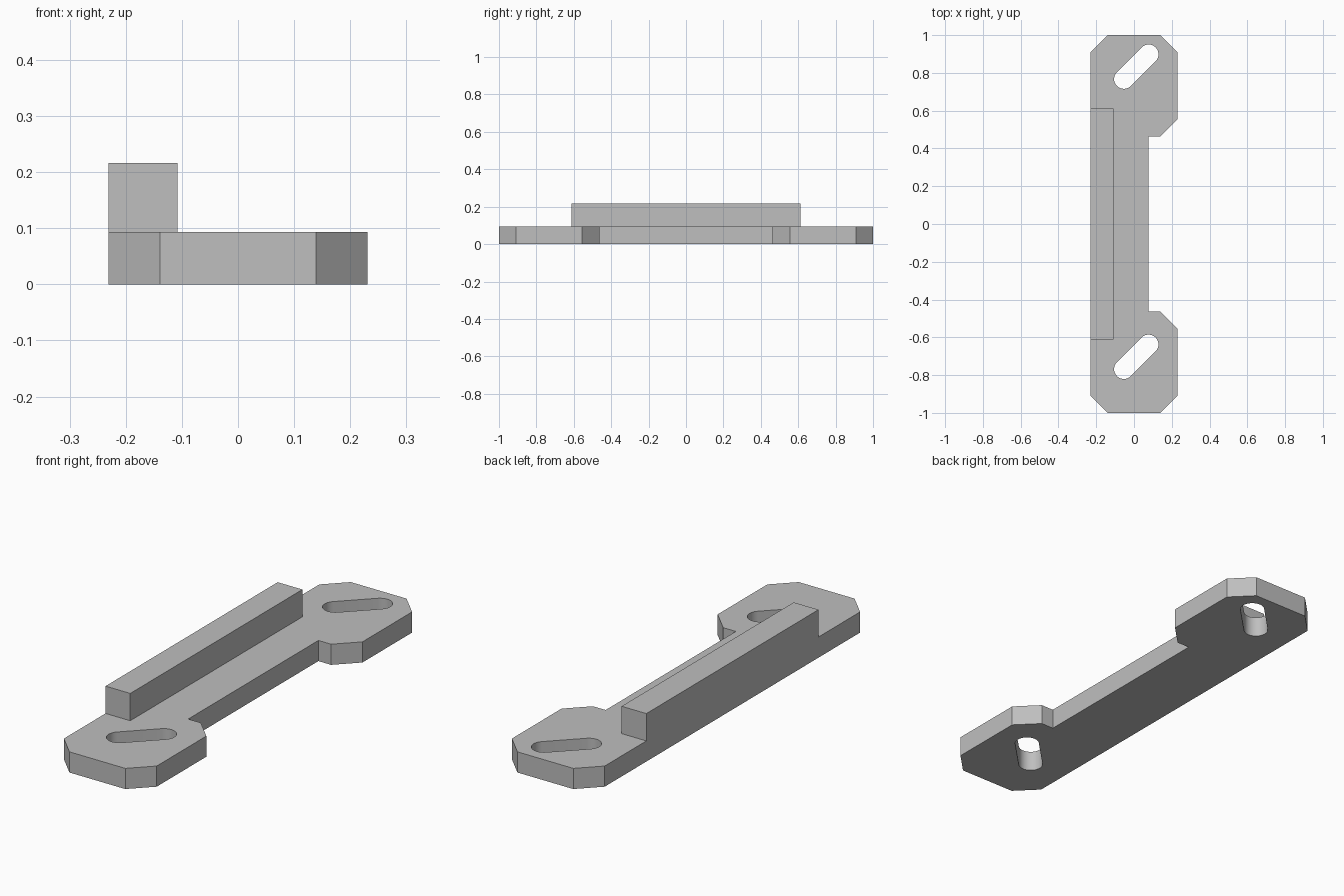
import bpy
import bmesh
from math import cos, sin, pi, radians

cube = bpy.data.objects.get("Cube")
if cube:
    bpy.data.objects.remove(cube, do_unlink=True)

HALF_W, THICK, CHAMFER = 0.231, 0.093, 0.092
NECK_X, TAB_Y = 0.076, 0.463

grey = bpy.data.materials.new("plain grey")
grey.use_nodes = True
grey.diffuse_color = (0.52, 0.52, 0.52, 1)
grey.node_tree.nodes["Principled BSDF"].inputs["Base Color"].default_value = grey.diffuse_color


def prism(name, outline, z0, z1):
    """Extrude a counter-clockwise xy outline from z0 to z1."""
    bm = bmesh.new()
    face = bm.faces.new([bm.verts.new((x, y, z0)) for x, y in outline])
    top = bmesh.ops.extrude_face_region(bm, geom=[face])["geom"]
    bmesh.ops.translate(bm, vec=(0, 0, z1 - z0),
                        verts=[v for v in top if isinstance(v, bmesh.types.BMVert)])
    bmesh.ops.recalc_face_normals(bm, faces=bm.faces)
    mesh = bpy.data.meshes.new(name)
    bm.to_mesh(mesh)
    bm.free()
    mesh.materials.append(grey)
    obj = bpy.data.objects.new(name, mesh)
    bpy.context.collection.objects.link(obj)
    return obj


def slot_outline(cx, cy, half_len=0.0926, r=0.052, angle=pi / 4, steps=16):
    """Rounded slot: two half circles joined by straight sides."""
    pts = []
    for side in (0, pi):
        ex = cx + half_len * cos(angle + side)
        ey = cy + half_len * sin(angle + side)
        for i in range(steps + 1):
            a = angle + side - pi / 2 + pi * i / steps
            pts.append((ex + r * cos(a), ey + r * sin(a)))
    return pts


# Base plate: half outline mirrored across y
half = [(NECK_X, TAB_Y), (HALF_W - CHAMFER, TAB_Y), (HALF_W, TAB_Y + CHAMFER),
        (HALF_W, 1 - CHAMFER), (HALF_W - CHAMFER, 1),
        (CHAMFER - HALF_W, 1), (-HALF_W, 1 - CHAMFER)]
plate = prism("base_plate", half + [(x, -y) for x, y in reversed(half)], 0, THICK)

# Diagonal mounting slots, both slanting the same way
for label, cy in (("back", 0.833), ("front", -0.703)):
    cutter = prism(label + "_slot_cutter", slot_outline(0.012, cy), -0.1, THICK + 0.1)
    cutter.hide_render = True
    cut = plate.modifiers.new(label + "_slot", "BOOLEAN")
    cut.operation = "DIFFERENCE"
    cut.solver = "EXACT"
    cut.object = cutter
    bpy.context.view_layer.objects.active = plate
    bpy.ops.object.modifier_apply(modifier=cut.name)
    bpy.data.objects.remove(cutter, do_unlink=True)

# Raised rail flush with the straight edge
RAIL_X, RAIL_Y = -0.108, 0.612
prism("raised_rail", [(-HALF_W, -RAIL_Y), (RAIL_X, -RAIL_Y),
                      (RAIL_X, RAIL_Y), (-HALF_W, RAIL_Y)], THICK, 0.216)

# Smooth slot ends, crisp edges elsewhere
bpy.ops.object.select_all(action="DESELECT")
plate.select_set(True)
bpy.context.view_layer.objects.active = plate
bpy.ops.object.shade_smooth_by_angle(angle=radians(30))
